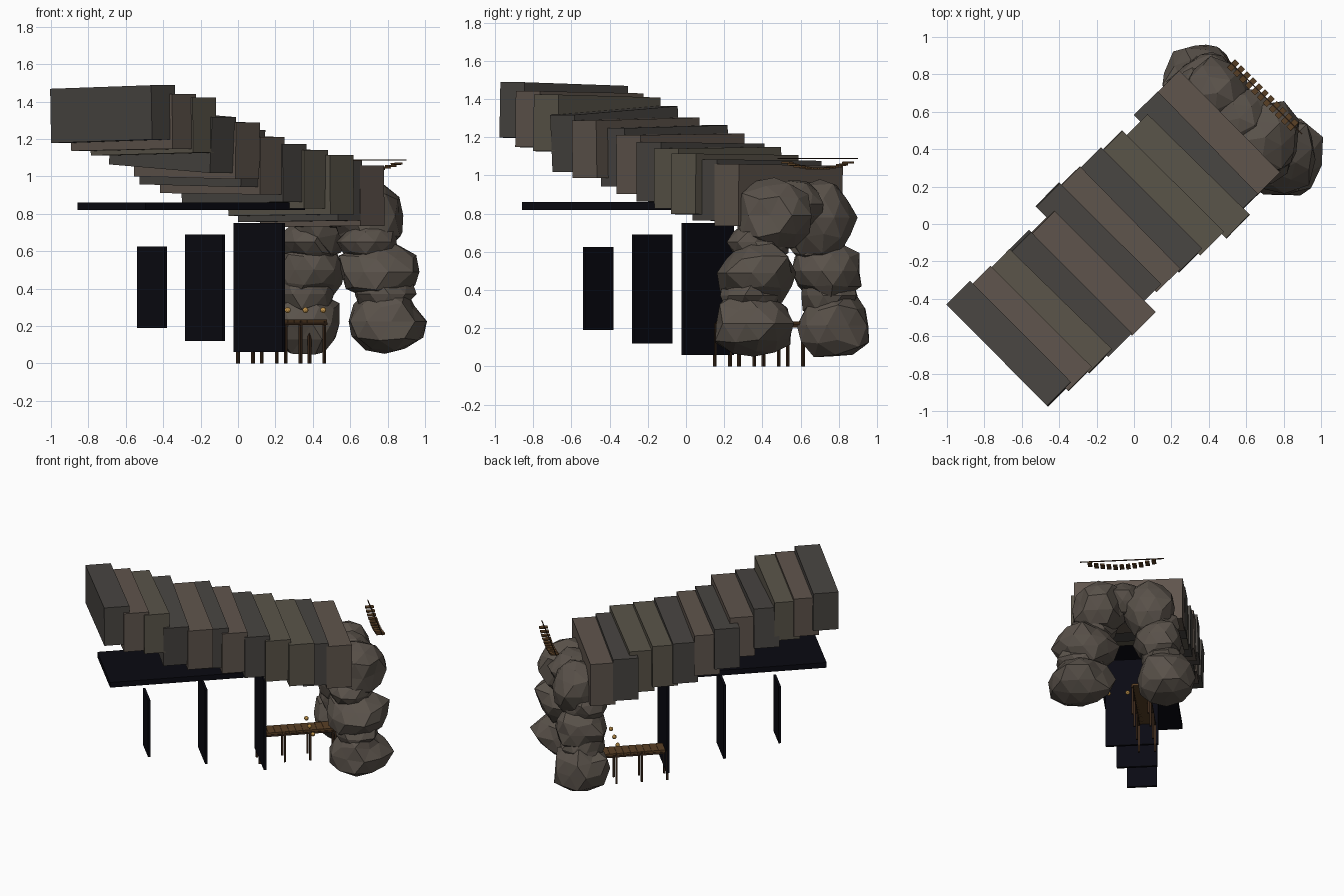
import bpy, bmesh, math, random
from mathutils import Matrix, Vector, noise

if "Cube" in bpy.data.objects:
    bpy.data.objects.remove(bpy.data.objects["Cube"])

random.seed(11)
# The tunnel runs diagonally: u goes out of the mouth, w goes to the left of it
FRAME = Matrix.Rotation(math.radians(45), 4, 'Z')


def material(name, rgb):
    m = bpy.data.materials.new(name)
    m.diffuse_color = (*rgb, 1)
    m.use_nodes = True
    m.node_tree.nodes["Principled BSDF"].inputs["Base Color"].default_value = m.diffuse_color
    return m


STONES = [material("stone_grey", (0.066, 0.06, 0.054)),
          material("stone_brown", (0.115, 0.09, 0.073)),
          material("stone_olive", (0.102, 0.09, 0.067))]
ROCK = material("boulder_stone", (0.1, 0.083, 0.068))
DARK = material("darkness", (0.003, 0.003, 0.006))
WOOD = material("wood", (0.1, 0.05, 0.018))
POST = material("dark_wood", (0.04, 0.02, 0.01))
GOLD = material("gold", (0.6, 0.33, 0.08))


def finish(bm, name, mat, loc, rot=(0, 0, 0)):
    mesh = bpy.data.meshes.new(name)
    bm.to_mesh(mesh)
    bm.free()
    mesh.materials.append(mat)
    ob = bpy.data.objects.new(name, mesh)
    bpy.context.collection.objects.link(ob)
    turn = Matrix.Rotation(rot[2], 4, 'Z') @ Matrix.Rotation(rot[1], 4, 'Y') @ Matrix.Rotation(rot[0], 4, 'X')
    ob.matrix_world = FRAME @ Matrix.Translation(loc) @ turn
    return ob


def box(name, mat, loc, size, rot=(0, 0, 0)):
    bm = bmesh.new()
    bmesh.ops.create_cube(bm, size=1)
    bmesh.ops.scale(bm, vec=size, verts=bm.verts)
    return finish(bm, name, mat, loc, rot)


def boulder(name, loc, radii):
    bm = bmesh.new()
    bmesh.ops.create_icosphere(bm, subdivisions=2, radius=1)
    seed = Vector([random.uniform(-20, 20) for _ in range(3)])
    for v in bm.verts:
        v.co *= 1 + 0.2 * noise.noise(v.co * 1.5 + seed) + random.uniform(-0.1, 0.08)
    bmesh.ops.scale(bm, vec=radii, verts=bm.verts)
    return finish(bm, name, ROCK, loc)


# Roof slabs, stepping down to the mouth: (front end u, centre w, top z, roll)
slabs = [(-.835, .02, 1.478, -.025), (-.70, 0, 1.435, -.015), (-.56, -.01, 1.415, -.02),
         (-.42, -.015, 1.34, .06), (-.25, -.03, 1.295, .02), (-.125, .055, 1.255, .02),
         (.01, .04, 1.215, .01), (.166, .03, 1.17, -.01), (.31, .015, 1.145, .01),
         (.47, -.02, 1.11, -.01), (.587, .028, 1.08, -.01), (.75, .025, 1.055, -.01)]
shades = [0, 1, 2, 0, 1, 0, 1, 0, 2, 2, 0, 1]
for i, (end, w, top, roll) in enumerate(slabs):
    h = 0.29 + 0.003 * i
    box(f"roof_slab_{i + 1}", STONES[shades[i]], (end - 0.09, w, top - h / 2), (0.18, 0.765, h),
        (roll, 0, random.uniform(-.015, .015)))

# Boulders stacked as two pillars that lean together over the mouth
stack = [("lower_right", (.805, -.305, .225), (.215, .225, .18)),
         ("lower_left", (.80, .29, .215), (.20, .21, .19)),
         ("middle_right", (.81, -.275, .49), (.22, .225, .17)),
         ("middle_left", (.79, .25, .50), (.19, .18, .16)),
         ("filler_right", (.79, -.31, .37), (.15, .16, .13)),
         ("filler_left", (.78, .27, .37), (.15, .15, .14)),
         ("upper_right", (.825, -.17, .79), (.20, .20, .20)),
         ("upper_left", (.81, .18, .78), (.18, .19, .20)),
         ("shoulder_right", (.77, -.22, .65), (.16, .17, .12)),
         ("shoulder_left", (.76, .22, .65), (.16, .16, .12)),
         ("keystone", (.80, 0, .85), (.17, .15, .13))]
for name, loc, radii in stack:
    boulder(name + "_boulder", loc, radii)

# Black ceiling and receding black panels inside the tunnel
box("tunnel_ceiling", DARK, (-.353, 0, .84), (1.205, .515, .04))
for i, (u, width, z0, z1) in enumerate([(.16, .37, .06, .75), (-.25, .285, .12, .69), (-.65, .21, .19, .625)]):
    box(f"tunnel_panel_{i + 1}", DARK, (u, 0, (z0 + z1) / 2), (.018, width, z1 - z0))

# Plank walkway on posts
for i in range(11):
    box(f"walkway_plank_{i + 1}", WOOD, (.2 + i * .0495, .107, .226), (.048, .12, .016))
for side, w in (("right", .05), ("left", .163)):
    for i in range(4):
        box(f"walkway_post_{side}_{i + 1}", POST, (.163 + i * .18, w, .113), (.014, .014, .226))
    box(f"walkway_beam_{side}", POST, (.45, w, .212), (.54, .014, .014))

# Gold orbs in the mouth
for i, w in enumerate((-.134, 0, .134)):
    bm = bmesh.new()
    bmesh.ops.create_icosphere(bm, subdivisions=2, radius=.016)
    finish(bm, f"gold_orb_{i + 1}", GOLD, (.51, w, .285))

# Taut rope with a sagging row of slats above the mouth
box("overhead_rope", POST, (.975, 0, 1.088), (.006, .59, .006))
for i in range(11):
    w = -.225 + i * .045
    sag = 1.035 + .032 * (w / .225) ** 2
    box(f"hanging_slat_{i + 1}", WOOD, (.975, w, sag), (.06, .03, .01), (w * .3, 0, 0))
